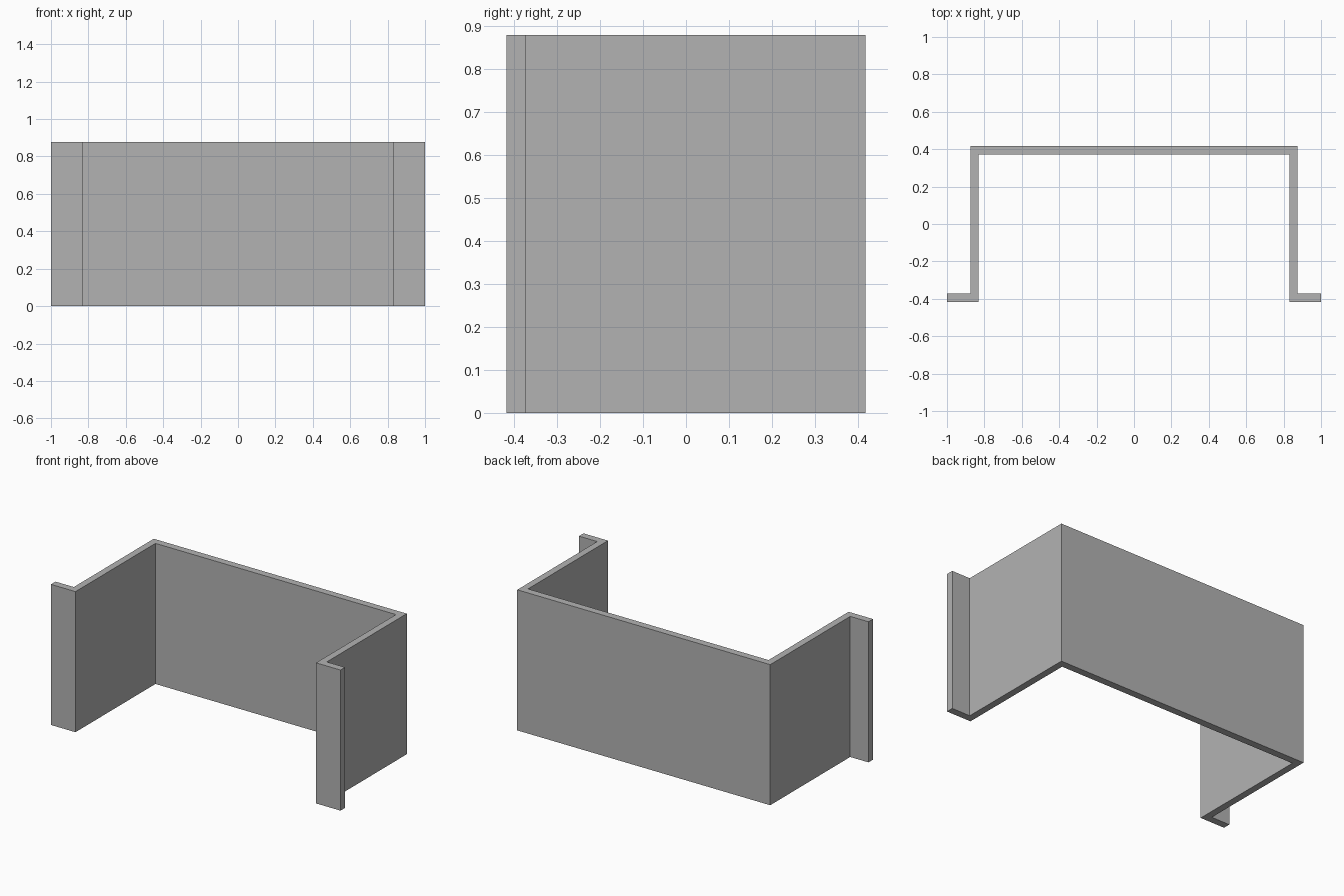
import bpy
import bmesh

cube = bpy.data.objects.get("Cube")
if cube:
    bpy.data.objects.remove(cube, do_unlink=True)

HEIGHT = 0.878

# Plain grey finish
grey = bpy.data.materials.new("plain_grey")
grey.use_nodes = True
colour = (0.45, 0.45, 0.45, 1)
grey.diffuse_color = colour
grey.node_tree.nodes["Principled BSDF"].inputs["Base Color"].default_value = colour

# Half of the bracket outline: back wall, side wall, then outward flange
outer = [(0.874, 0.417), (0.874, -0.372), (1.0, -0.372), (1.0, -0.417)]
inner = [(0.831, -0.417), (0.831, 0.372)]
half = outer + inner
outline = half + [(-x, y) for x, y in reversed(half)]

# Extrude the outline upward into one solid bracket
bm = bmesh.new()
base = bm.faces.new([bm.verts.new((x, y, 0)) for x, y in outline])
result = bmesh.ops.extrude_face_region(bm, geom=[base], use_keep_orig=True)
top = [v for v in result["geom"] if isinstance(v, bmesh.types.BMVert)]
bmesh.ops.translate(bm, verts=top, vec=(0, 0, HEIGHT))
bmesh.ops.recalc_face_normals(bm, faces=bm.faces)

mesh = bpy.data.meshes.new("flanged_bracket")
bm.to_mesh(mesh)
bm.free()
mesh.materials.append(grey)
bracket = bpy.data.objects.new("flanged_bracket", mesh)
bpy.context.collection.objects.link(bracket)
